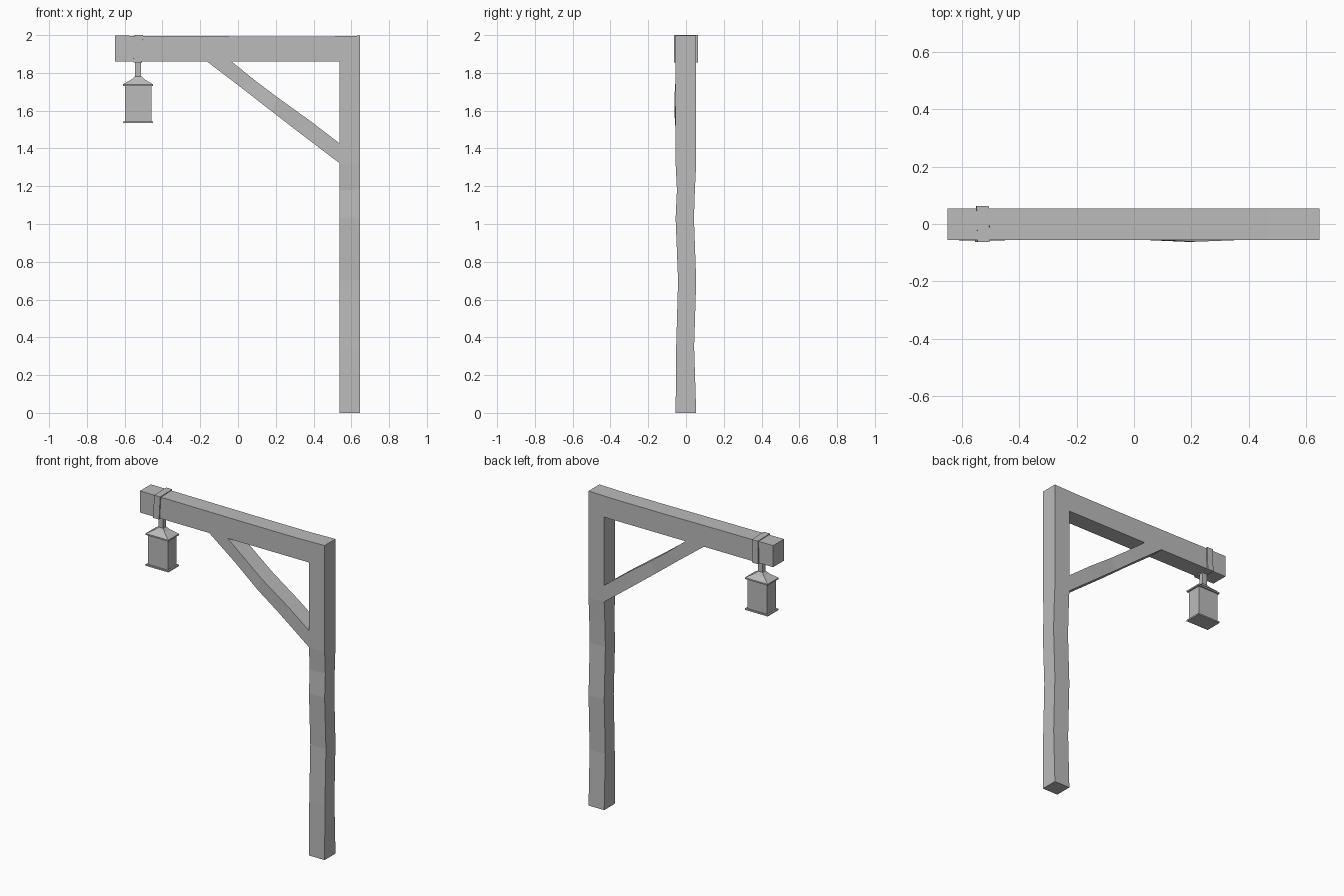
import bpy
import bmesh

old = bpy.data.objects.get("Cube")
if old:
    bpy.data.objects.remove(old, do_unlink=True)

grey = bpy.data.materials.new("plain grey")
grey.use_nodes = True
tone = (0.5, 0.5, 0.5, 1)
grey.diffuse_color = tone
grey.node_tree.nodes["Principled BSDF"].inputs["Base Color"].default_value = tone


def loft(name, rings, closed=False):
    """Skin a chain of four-cornered rings, capping the ends unless closed."""
    bm = bmesh.new()
    loops = [[bm.verts.new(p) for p in ring] for ring in rings]
    pairs = list(zip(loops, loops[1:]))
    if closed:
        pairs.append((loops[-1], loops[0]))
    else:
        bm.faces.new(loops[0])
        bm.faces.new(loops[-1])
    for a, b in pairs:
        for i in range(4):
            j = (i + 1) % 4
            bm.faces.new((a[i], a[j], b[j], b[i]))
    bmesh.ops.recalc_face_normals(bm, faces=bm.faces)
    mesh = bpy.data.meshes.new(name)
    bm.to_mesh(mesh)
    bm.free()
    mesh.materials.append(grey)
    obj = bpy.data.objects.new(name, mesh)
    bpy.context.collection.objects.link(obj)
    return obj


def bar_ring(outer, inner, front, back):
    """Ring from outer and inner (x, z) points and the front and back y."""
    (ox, oz), (ix, iz) = outer, inner
    return [(ox, front, oz), (ox, back, oz), (ix, back, iz), (ix, front, iz)]


def level_ring(x, y, z, w, d):
    return [(x - w, y - d, z), (x + w, y - d, z), (x + w, y + d, z), (x - w, y + d, z)]


# Post and beam: one timber mitred at the corner, with hand-hewn sides
FRONT, BACK = -0.055, 0.054
OUT, INN, TOP, UNDER = 0.647, 0.537, 1.997, 1.86
post = [(0, 0, 0), (0.35, 0.003, -0.011), (0.7, 0.013, 0), (1.03, 0, -0.012),
        (1.18, 0.007, -0.007), (1.32, 0, 0)]
rings = [bar_ring((OUT, z), (INN, z), FRONT + f, BACK + b) for z, f, b in post]
rings.append(bar_ring((OUT, TOP), (INN, UNDER), FRONT, BACK))
for x, dip in ((0.47, 0.004), (0.15, 0.004), (-0.65, 0)):
    rings.append(bar_ring((x, TOP - dip), (x, UNDER), FRONT, BACK))
loft("post_and_beam", rings)

# Diagonal brace with a slight bulge on its front
loft("brace", [
    bar_ring((-0.035, 1.861), (-0.165, 1.861), FRONT, BACK),
    bar_ring((0.09, 1.76), (0.02, 1.72), FRONT, BACK),
    bar_ring((0.21, 1.67), (0.18, 1.595), FRONT - 0.007, BACK - 0.005),
    bar_ring((0.39, 1.54), (0.31, 1.495), FRONT, BACK),
    bar_ring((0.54, 1.425), (0.54, 1.32), FRONT, BACK)])

# Slanted strap wrapped round the beam
strap = []
for y, z, shift in ((-1, 1, 0), (1, 1, -0.003), (1, -1, -0.006), (-1, -1, -0.008)):
    ring = []
    for side, grow in ((-1, 0), (1, 0), (1, 1), (-1, 1)):
        ring.append((-0.524 + shift + side * 0.021, y * (0.052 + grow * 0.0105),
                     1.928 + z * (0.066 + grow * 0.007)))
    strap.append(ring)
loft("strap", strap, closed=True)

# Lantern: stem, flared roof, box body and base plate
LX, LY = -0.529, -0.004
parts = {
    "lantern_stem": [(1.77, 0.016, 0.014), (1.87, 0.016, 0.014)],
    "lantern_roof": [(1.73, 0.08, 0.054), (1.739, 0.08, 0.054),
                     (1.765, 0.035, 0.027), (1.782, 0.017, 0.015)],
    "lantern_body": [(1.54, 0.07, 0.045), (1.732, 0.07, 0.045)],
    "lantern_base": [(1.534, 0.08, 0.054), (1.543, 0.08, 0.054)],
}
for name, levels in parts.items():
    loft(name, [level_ring(LX, LY, z, w, d) for z, w, d in levels])
